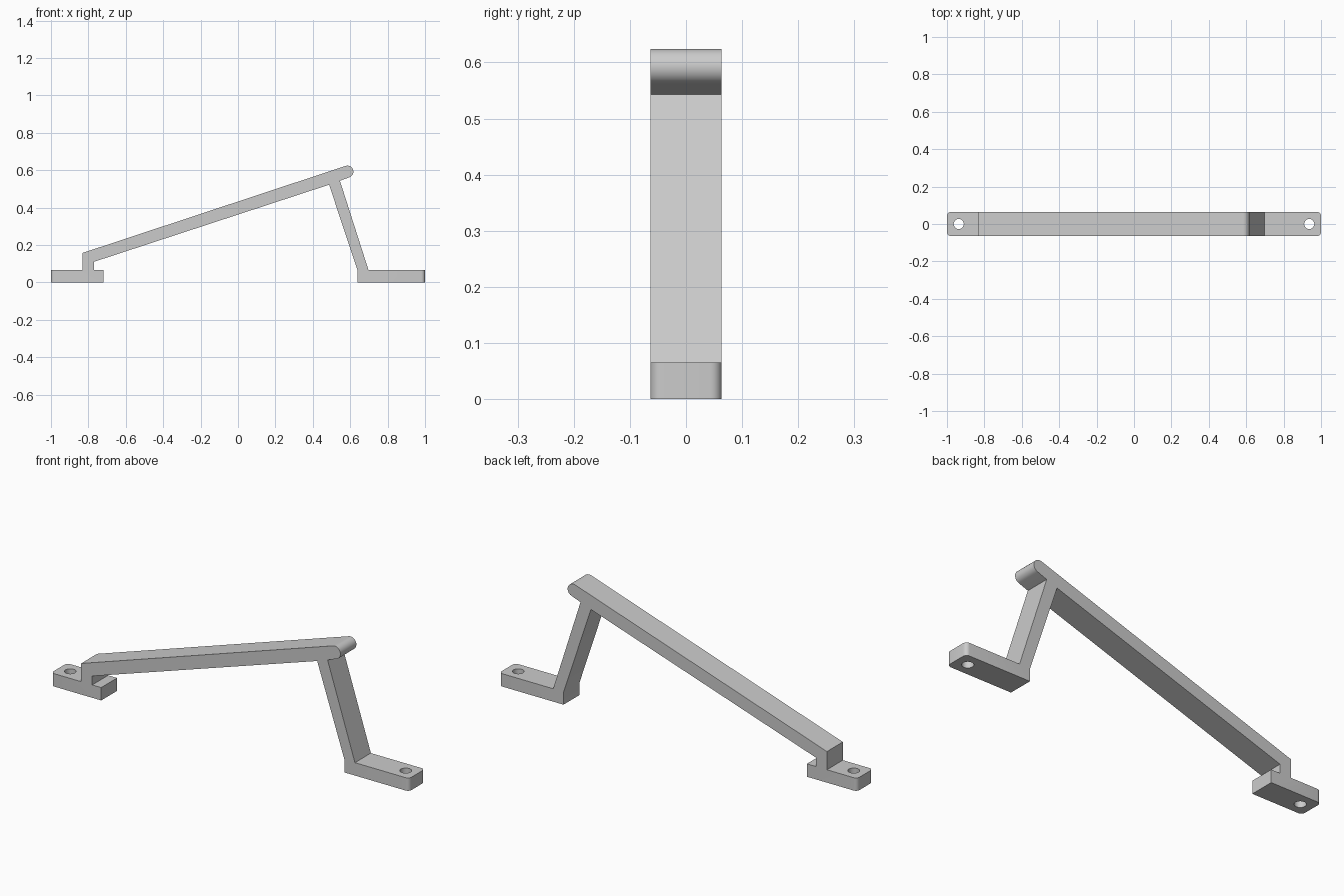
import bpy, bmesh, math
from mathutils import Vector

cube = bpy.data.objects.get("Cube")
if cube:
    bpy.data.objects.remove(cube, do_unlink=True)

HALF_DEPTH = 0.0635
FOOT_TOP = 0.065
HOLE_X, HOLE_R = 0.937, 0.027

grey = bpy.data.materials.new("plain grey")
grey.use_nodes = True
colour = (0.6, 0.6, 0.6, 1)
grey.diffuse_color = colour
grey.node_tree.nodes["Principled BSDF"].inputs["Base Color"].default_value = colour

# Rounded tip of the sloping bar, from its underside round to its top
tip, tip_r, slope = Vector((0.585, 0.592)), 0.032, math.radians(18.25)
tip_arc = []
for i in range(17):
    a = slope - math.pi / 2 + math.pi * i / 16
    tip_arc.append((tip.x + tip_r * math.cos(a), tip.y + tip_r * math.sin(a)))

# Side outline: short foot, post, bar, leg and long foot
outline = [
    (-1, 0), (-0.72, 0), (-0.72, FOOT_TOP), (-0.77, FOOT_TOP), (-0.77, 0.11),
    (0.487, 0.522), (0.64, 0.062), (0.64, 0), (1, 0), (1, FOOT_TOP),
    (0.698, FOOT_TOP), (0.545, 0.543),
    *tip_arc,
    (-0.832, 0.157), (-0.832, FOOT_TOP), (-1, FOOT_TOP),
]

bm = bmesh.new()
face = bm.faces.new([bm.verts.new((x, -HALF_DEPTH, z)) for x, z in outline])
extruded = bmesh.ops.extrude_face_region(bm, geom=[face])
moved = [g for g in extruded["geom"] if isinstance(g, bmesh.types.BMVert)]
bmesh.ops.translate(bm, verts=moved, vec=(0, 2 * HALF_DEPTH, 0))

# Round the upright corners at the outer ends of both feet
corners = [e for e in bm.edges
           if all(abs(v.co.x) > 0.999 for v in e.verts)
           and abs(e.verts[0].co.z - e.verts[1].co.z) > 0.01]
bmesh.ops.bevel(bm, geom=corners, offset=0.02, segments=6, profile=0.5, affect='EDGES')
bmesh.ops.recalc_face_normals(bm, faces=bm.faces)
mesh = bpy.data.meshes.new("sloped_handle")
bm.to_mesh(mesh)
bm.free()
handle = bpy.data.objects.new("sloped_handle", mesh)
bpy.context.collection.objects.link(handle)
mesh.materials.append(grey)

# Screw holes through both feet
for side, name in ((-1, "right"), (1, "left")):
    bpy.ops.mesh.primitive_cylinder_add(vertices=32, radius=HOLE_R, depth=0.3,
                                        location=(side * HOLE_X, 0, 0))
    cutter = bpy.context.object
    cutter.name = name + "_hole_cutter"
    cutter.data.materials.append(grey)
    cutter.hide_render = True
    cutter.display_type = 'WIRE'
    cut = handle.modifiers.new(name + "_screw_hole", 'BOOLEAN')
    cut.operation = 'DIFFERENCE'
    cut.solver = 'EXACT'
    cut.object = cutter

# Apply the cuts, discard the cutters and smooth the rounded parts
bpy.ops.object.select_all(action='DESELECT')
handle.select_set(True)
bpy.context.view_layer.objects.active = handle
for mod in list(handle.modifiers):
    cutter = mod.object
    bpy.ops.object.modifier_apply(modifier=mod.name)
    bpy.data.objects.remove(cutter, do_unlink=True)
bpy.ops.object.shade_smooth_by_angle(angle=math.radians(30))
